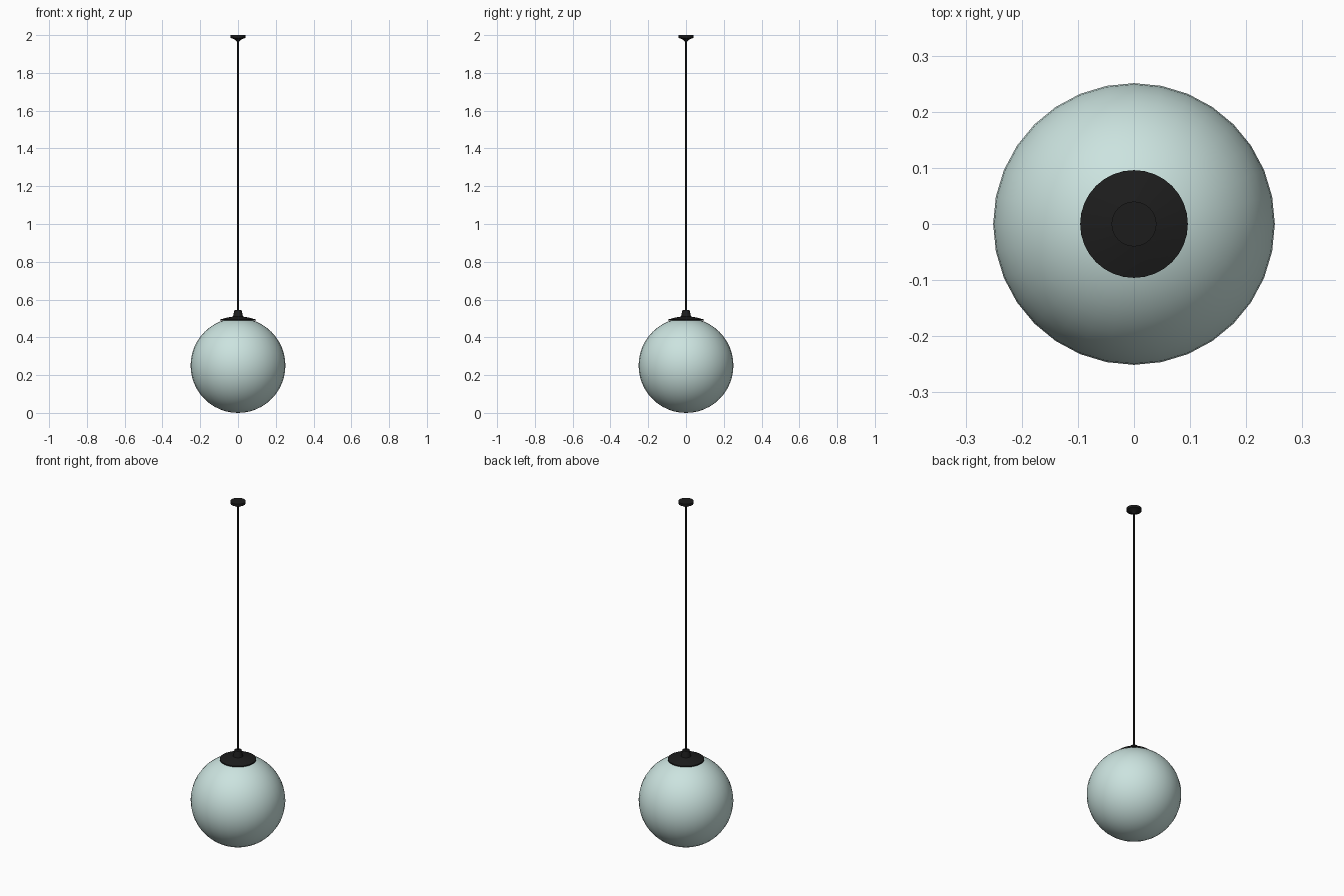
import bpy, bmesh, math

if "Cube" in bpy.data.objects:
    bpy.data.objects.remove(bpy.data.objects["Cube"])


def material(name, rgb):
    m = bpy.data.materials.new(name)
    m.diffuse_color = (*rgb, 1)
    m.use_nodes = True
    m.node_tree.nodes["Principled BSDF"].inputs["Base Color"].default_value = m.diffuse_color
    return m


def lathe(name, profile, mat, sides=32):
    """Spin an (r, z) profile around the z axis."""
    bm = bmesh.new()
    pts = [bm.verts.new((r, 0, z)) for r, z in profile]
    edges = [bm.edges.new(p) for p in zip(pts, pts[1:])]
    bmesh.ops.spin(bm, geom=pts + edges, cent=(0, 0, 0), axis=(0, 0, 1),
                   angle=math.tau, steps=sides, use_duplicate=False)
    bmesh.ops.remove_doubles(bm, verts=bm.verts, dist=1e-5)
    bmesh.ops.recalc_face_normals(bm, faces=bm.faces)
    mesh = bpy.data.meshes.new(name)
    bm.to_mesh(mesh)
    bm.free()
    ob = bpy.data.objects.new(name, mesh)
    bpy.context.collection.objects.link(ob)
    mesh.materials.append(mat)
    bpy.ops.object.select_all(action='DESELECT')
    ob.select_set(True)
    bpy.context.view_layer.objects.active = ob
    bpy.ops.object.shade_smooth_by_angle(angle=math.radians(35))
    return ob


glass = material("tinted_glass", (0.6, 0.77, 0.74))
black = material("black_metal", (0.012, 0.012, 0.012))

# Glass globe
R, rings = 0.251, 24
arc = [math.pi * i / rings for i in range(rings + 1)]
lathe("globe", [(R * math.sin(a), R - R * math.cos(a)) for a in arc], glass)

# Flared cap and neck holding the globe
lathe("globe_cap", [(0, 0.488), (0.096, 0.488), (0.096, 0.494), (0.06, 0.504),
                    (0.026, 0.510), (0.019, 0.545), (0, 0.545)], black)

# Hanging cord
lathe("cord", [(0, 0.54), (0.005, 0.54), (0.005, 1.98), (0, 1.98)], black, 16)

# Ceiling canopy
lathe("ceiling_canopy", [(0, 1.966), (0.008, 1.966), (0.014, 1.975), (0.04, 1.986),
                         (0.04, 2.0), (0, 2.0)], black)
